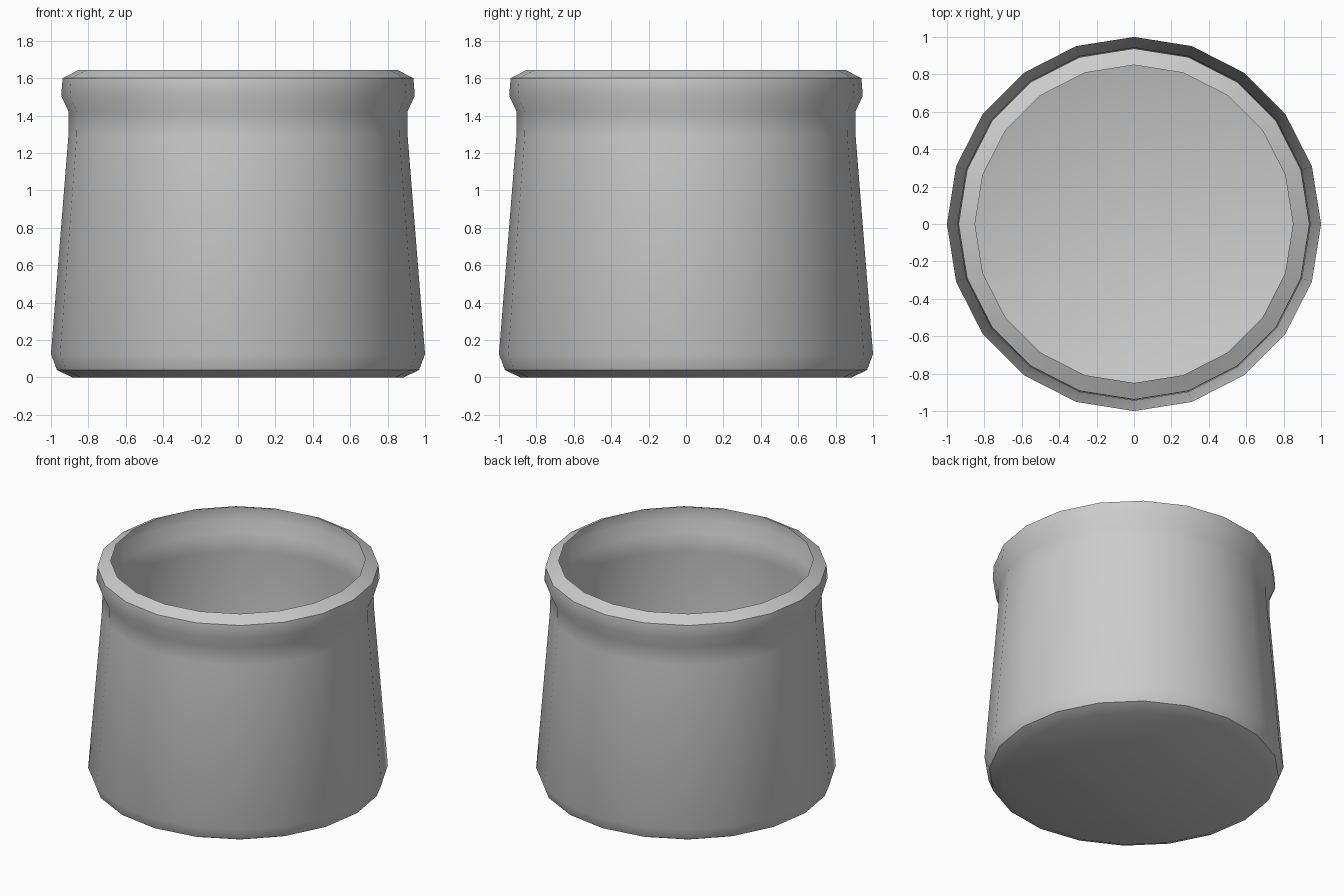
import bpy, bmesh, math

if "Cube" in bpy.data.objects:
    bpy.data.objects.remove(bpy.data.objects["Cube"])

SIDES = 20
# Profile (radius, height), from the base edge up to the open rim
PROFILE = [(0.885, 0.0), (0.968, 0.04), (1.0, 0.125), (0.907, 1.29),
           (0.905, 1.42), (0.945, 1.505), (0.938, 1.6), (0.85, 1.645)]

# Open pot: one thin turned shell with a closed base
bm = bmesh.new()
rings = []
for r, z in PROFILE:
    rings.append([bm.verts.new((r * math.cos(2 * math.pi * i / SIDES),
                                r * math.sin(2 * math.pi * i / SIDES), z))
                  for i in range(SIDES)])
for low, high in zip(rings, rings[1:]):
    for i in range(SIDES):
        j = (i + 1) % SIDES
        bm.faces.new((low[i], low[j], high[j], high[i]))
bm.faces.new(rings[0][::-1])

mesh = bpy.data.meshes.new("pot")
bm.to_mesh(mesh)
bm.free()
pot = bpy.data.objects.new("pot", mesh)
bpy.context.collection.objects.link(pot)

# Smooth walls, crisp rim and base edges
bpy.context.view_layer.objects.active = pot
pot.select_set(True)
bpy.ops.object.shade_smooth_by_angle(angle=math.radians(30))
